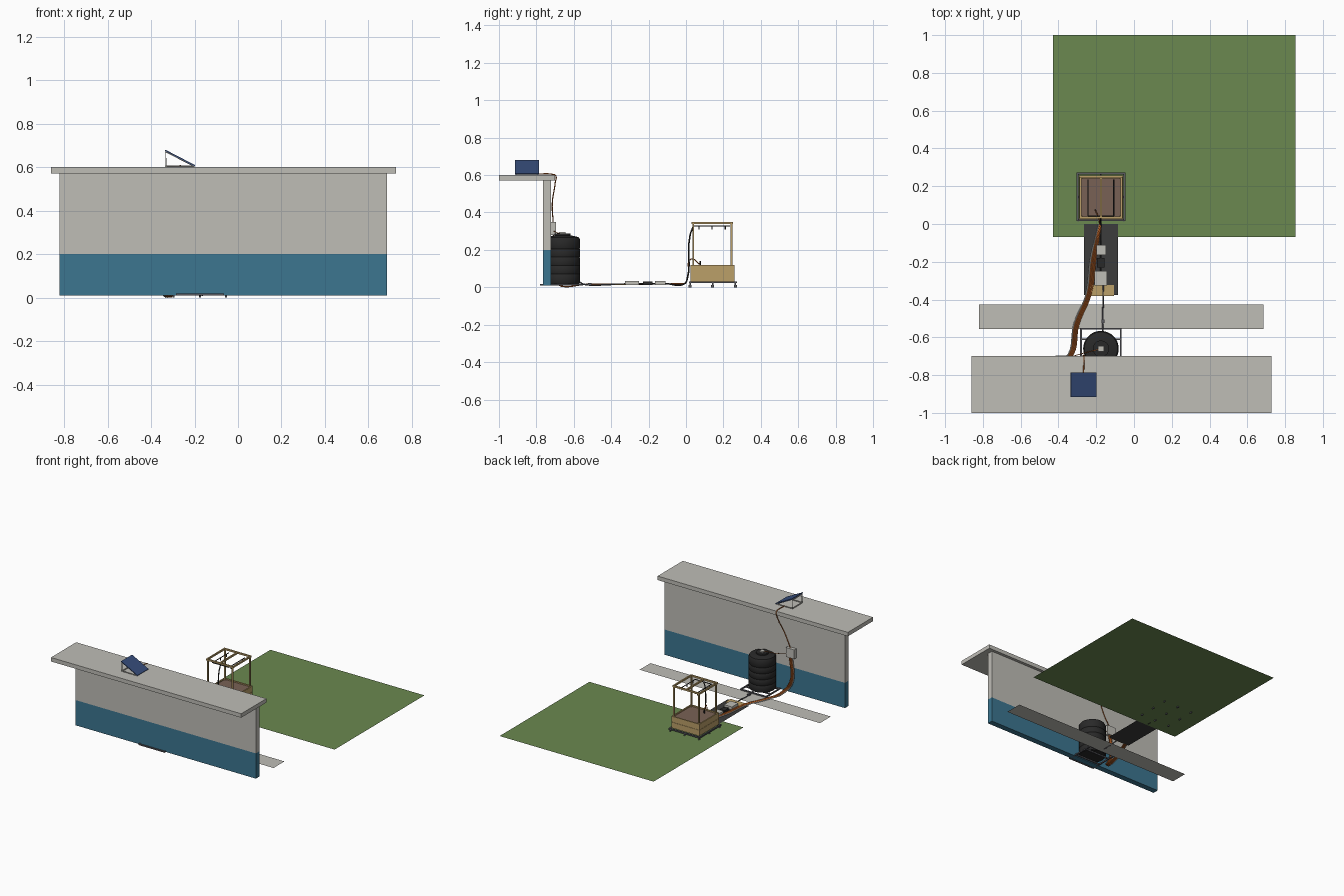
import bpy, bmesh, math
from mathutils import Vector

cube = bpy.data.objects.get("Cube")
if cube:
    bpy.data.objects.remove(cube, do_unlink=True)


def material(name, r, g, b):
    m = bpy.data.materials.new(name)
    m.use_nodes = True
    m.diffuse_color = (r, g, b, 1)
    m.node_tree.nodes["Principled BSDF"].inputs["Base Color"].default_value = (r, g, b, 1)
    return m


CONCRETE = material("pale concrete", 0.52, 0.51, 0.47)
BLUE = material("wall blue", 0.045, 0.18, 0.28)
GRASS = material("grass green", 0.145, 0.25, 0.08)
WOOD = material("light wood", 0.50, 0.35, 0.14)
SOIL = material("brown soil", 0.19, 0.12, 0.09)
MAT = material("dark paving", 0.045, 0.045, 0.045)
BLACK = material("black plastic", 0.022, 0.022, 0.022)
PANEL = material("solar blue", 0.038, 0.075, 0.20)
ORANGE = material("orange cable", 0.48, 0.12, 0.02)
STEEL = material("grey steel", 0.10, 0.10, 0.115)


def finish(name, bm, mat):
    bmesh.ops.recalc_face_normals(bm, faces=bm.faces)
    me = bpy.data.meshes.new(name)
    bm.to_mesh(me)
    bm.free()
    me.materials.append(mat)
    ob = bpy.data.objects.new(name, me)
    bpy.context.collection.objects.link(ob)
    return ob


def box(name, x, y, z, mat):
    """Box from (min, max) ranges."""
    bm = bmesh.new()
    bmesh.ops.create_cube(bm, size=1)
    for v in bm.verts:
        v.co = [r[0] + (c + 0.5) * (r[1] - r[0]) for c, r in zip(v.co, (x, y, z))]
    return finish(name, bm, mat)


def sheet(name, x, y, z, mat):
    bm = bmesh.new()
    bm.faces.new([bm.verts.new((a, b, z)) for a, b in
                  ((x[0], y[0]), (x[1], y[0]), (x[1], y[1]), (x[0], y[1]))])
    return finish(name, bm, mat)


def lathe(name, centre, profile, mat, steps=48):
    """Spin (radius, height) points round a vertical axis."""
    bm = bmesh.new()
    vs = [bm.verts.new((r, 0, z)) for r, z in profile]
    es = [bm.edges.new(p) for p in zip(vs, vs[1:])]
    bmesh.ops.spin(bm, geom=vs + es, cent=(0, 0, 0), axis=(0, 0, 1),
                   angle=math.tau, steps=steps)
    bmesh.ops.remove_doubles(bm, verts=bm.verts, dist=1e-5)
    ob = finish(name, bm, mat)
    ob.location = (*centre, 0)
    bpy.ops.object.select_all(action='DESELECT')
    ob.select_set(True)
    bpy.context.view_layer.objects.active = ob
    bpy.ops.object.shade_smooth_by_angle(angle=math.radians(35))
    return ob


def tube(name, pts, radius, mat, smooth=True):
    """Round cable or pipe through the points."""
    cu = bpy.data.curves.new(name, 'CURVE')
    cu.dimensions = '3D'
    cu.bevel_depth = radius
    cu.bevel_resolution = 2
    cu.use_fill_caps = True
    cu.resolution_u = 6
    sp = cu.splines.new('BEZIER' if smooth else 'POLY')
    points = sp.bezier_points if smooth else sp.points
    points.add(len(pts) - 1)
    for p, co in zip(points, pts):
        if smooth:
            p.co = co
            p.handle_left_type = p.handle_right_type = 'AUTO'
        else:
            p.co = (*co, 1)
    cu.materials.append(mat)
    ob = bpy.data.objects.new(name, cu)
    bpy.context.collection.objects.link(ob)
    return ob


def ring_frame(name, x, y, z, w, mat):
    """Four bars round a rectangle."""
    for i in (0, 1):
        s = 1 - 2 * i
        box(f"{name}_side_{i}", sorted((x[i], x[i] + s * w)), y, z, mat)
        box(f"{name}_end_{i}", (x[0] + w, x[1] - w), sorted((y[i], y[i] + s * w)), z, mat)


# Ground surfaces
sheet("lawn", (-0.43, 0.855), (-0.07, 1.0), 0.009, GRASS)
sheet("walkway", (-0.82, 0.685), (-0.555, -0.425), 0.010, CONCRETE)
sheet("paving_mat", (-0.265, -0.085), (-0.375, 0.0), 0.012, MAT)

# Wall and overhanging roof slab
box("wall_base", (-0.82, 0.685), (-0.765, -0.722), (0.01, 0.2), BLUE)
box("wall_upper", (-0.82, 0.685), (-0.765, -0.722), (0.2, 0.57), CONCRETE)
box("roof_slab", (-0.86, 0.727), (-1.0, -0.70), (0.57, 0.60), CONCRETE)

# Solar panel on a triangular frame
panel = box("solar_panel", (-0.077, 0.077), (-0.065, 0.065), (-0.003, 0.003), PANEL)
panel.location = (-0.267, -0.85, 0.642)
panel.rotation_euler = (0, math.atan2(0.07, 0.135), 0)
for y in (-0.908, -0.792):
    tube("panel_support", [(-0.20, y, 0.604), (-0.332, y, 0.604), (-0.332, y, 0.67),
                           (-0.20, y, 0.604)], 0.0035, CONCRETE, False)
for z in (0.604, 0.668):
    box("panel_crossbar", (-0.335, -0.329), (-0.91, -0.79), (z - 0.003, z + 0.003), CONCRETE)

# Tank stand
ring_frame("tank_stand", (-0.285, -0.065), (-0.78, -0.55), (0.010, 0.019), 0.009, STEEL)
for y in (-0.71, -0.61):
    box("stand_crossbar", (-0.276, -0.074), (y - 0.005, y + 0.005), (0.010, 0.019), STEEL)

# Water tank with ribs and lid
TANK = (-0.175, -0.66)
profile = [(0, 0.019), (0.09, 0.019), (0.094, 0.026)]
for k in range(1, 5):
    z = 0.026 + k * 0.045
    profile += [(0.094, z - 0.004), (0.0915, z), (0.094, z + 0.004)]
profile += [(0.094, 0.255), (0.088, 0.267), (0.06, 0.275), (0.043, 0.277),
            (0.043, 0.287), (0, 0.287)]
lathe("water_tank", TANK, profile, BLACK)
box("level_sensor", (-0.19, -0.16), (-0.675, -0.645), (0.287, 0.296), CONCRETE)

# Wall control box and its cables
box("control_box", (-0.415, -0.345), (-0.722, -0.696), (0.28, 0.35), CONCRETE)
tube("sensor_cable", [(-0.175, -0.66, 0.294), (-0.27, -0.685, 0.29), (-0.345, -0.706, 0.30)],
     0.002, ORANGE)
tube("panel_cable", [(-0.267, -0.79, 0.606), (-0.265, -0.72, 0.605), (-0.265, -0.697, 0.597),
                     (-0.27, -0.699, 0.56), (-0.32, -0.715, 0.45), (-0.375, -0.71, 0.345)],
     0.003, ORANGE)
for k in range(5):
    d = (k - 2) * 0.0065
    tube(f"ground_cable_{k}", [(-0.38 + d, -0.708, 0.285), (-0.385 + d, -0.708, 0.10),
                               (-0.335 + d, -0.69, 0.018), (-0.305 + d, -0.53, 0.016),
                               (-0.24 + d, -0.37, 0.017), (-0.215 + d, -0.18, 0.017),
                               (-0.18 + d * 0.4, 0.0, 0.02)],
         0.0033, CONCRETE if k == 0 else ORANGE)

# Pump line on the paving mat
box("pump_board", (-0.23, -0.105), (-0.38, -0.322), (0.013, 0.019), WOOD)
box("pump_unit", (-0.208, -0.142), (-0.325, -0.25), (0.013, 0.035), CONCRETE)
box("filter_unit", (-0.195, -0.155), (-0.23, -0.18), (0.013, 0.030), BLACK)
box("valve_unit", (-0.198, -0.148), (-0.165, -0.11), (0.013, 0.035), CONCRETE)
tube("outlet_pipe", [(-0.165, -0.57, 0.03), (-0.165, -0.55, 0.017), (-0.163, -0.32, 0.018)],
     0.004, STEEL)
box("outlet_valve", (-0.173, -0.157), (-0.525, -0.505), (0.011, 0.022), STEEL)
tube("feed_pipe", [(-0.175, -0.26, 0.02), (-0.175, -0.11, 0.02), (-0.175, -0.01, 0.018),
                   (-0.175, 0.008, 0.05), (-0.175, 0.022, 0.28), (-0.175, 0.04, 0.328)],
     0.004, BLACK)
tube("riser_cable", [(-0.18, 0.0, 0.02), (-0.185, 0.012, 0.08), (-0.185, 0.025, 0.15),
                     (-0.205, 0.075, 0.122)], 0.003, ORANGE)

# Planter base on casters
PX, PY = (-0.292, -0.058), (0.025, 0.258)
ring_frame("planter_base", (-0.305, -0.045), (0.015, 0.272), (0.022, 0.032), 0.01, STEEL)
for x in (-0.295, -0.175, -0.055):
    for y in (0.022, 0.143, 0.264):
        box("caster_fork", (x - 0.004, x + 0.004), (y - 0.004, y + 0.004), (0.008, 0.022), STEEL)
        box("caster_wheel", (x - 0.004, x + 0.004), (y - 0.008, y + 0.008), (0.0, 0.012), STEEL)

# Planter box, two plank courses and soil
for z0 in (0.032, 0.077):
    ring_frame("planter_plank", PX, PY, (z0, z0 + 0.0435), 0.009, WOOD)
box("soil", (PX[0] + 0.009, PX[1] - 0.009), (PY[0] + 0.009, PY[1] - 0.009), (0.034, 0.112), SOIL)

# Wooden canopy frame
for x in (PX[0] + 0.009, PX[1] - 0.019):
    for y in (PY[0] + 0.009, PY[1] - 0.019):
        box("canopy_post", (x, x + 0.01), (y, y + 0.01), (0.05, 0.34), WOOD)
ring_frame("canopy_beam", (PX[0] + 0.004, PX[1] - 0.004), (PY[0] + 0.005, PY[1] - 0.008),
           (0.338, 0.350), 0.01, WOOD)
box("canopy_middle_beam", (-0.180, -0.170), (0.04, 0.24), (0.338, 0.350), WOOD)

# Irrigation pipes with drip nozzles
tube("header_pipe", [(-0.243, 0.043, 0.328), (-0.107, 0.043, 0.328)], 0.003, BLACK, False)
for x in (-0.243, -0.107):
    tube("drip_pipe", [(x, 0.043, 0.328), (x, 0.235, 0.328)], 0.003, BLACK, False)
    for y in (0.07, 0.14, 0.21):
        tube("drip_nozzle", [(x, y, 0.328), (x, y, 0.308)], 0.003, BLACK, False)
tube("moisture_probe", [(-0.205, 0.075, 0.14), (-0.205, 0.075, 0.10)], 0.004, BLACK, False)
